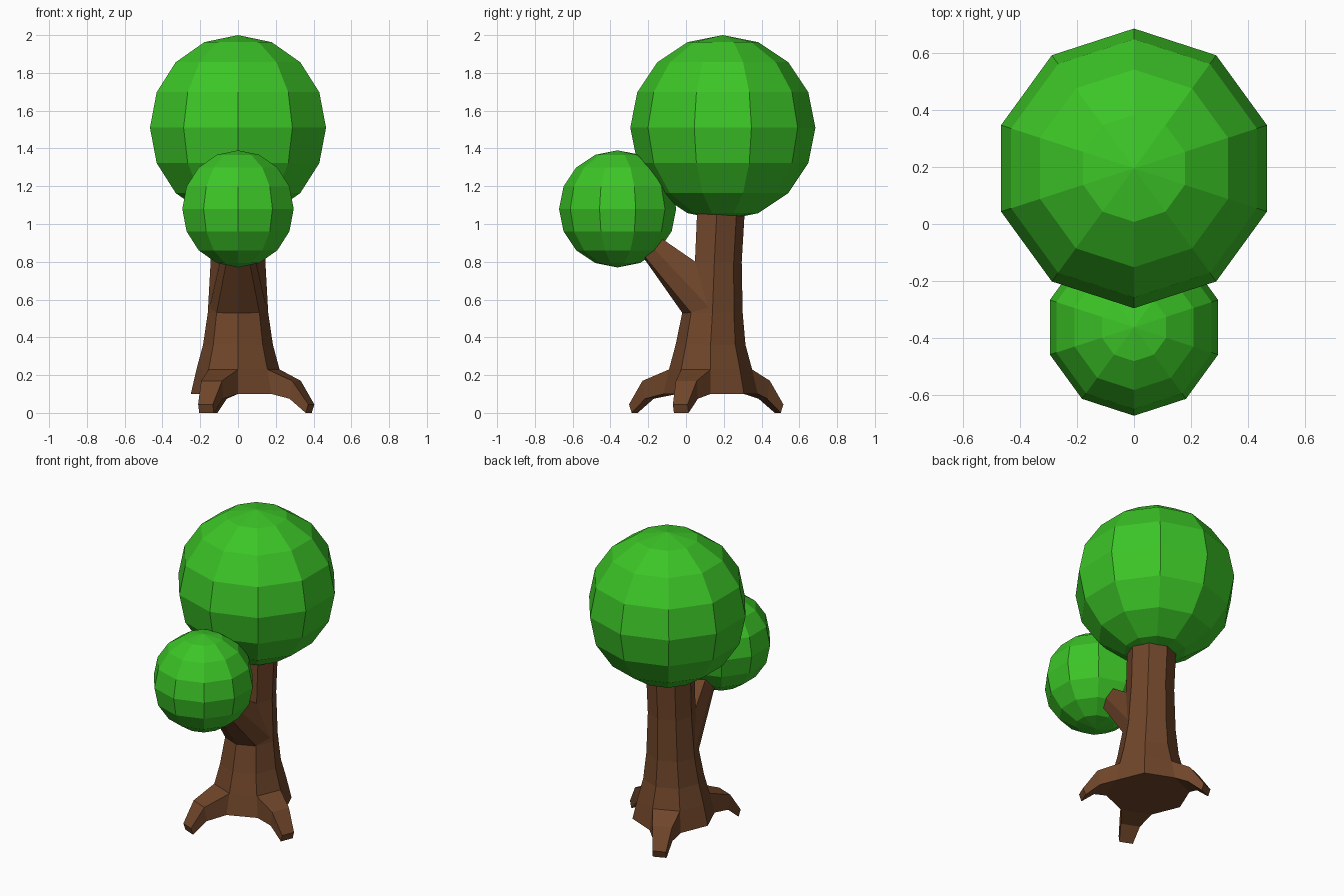
import bpy, bmesh
from math import cos, sin, radians
from mathutils import Vector

if "Cube" in bpy.data.objects:
    bpy.data.objects.remove(bpy.data.objects["Cube"])


def material(name, color):
    m = bpy.data.materials.new(name)
    m.diffuse_color = (*color, 1)
    m.use_nodes = True
    m.node_tree.nodes["Principled BSDF"].inputs["Base Color"].default_value = m.diffuse_color
    return m


GREEN = material("leaf_green", (0.045, 0.56, 0.02))
BROWN = material("bark_brown", (0.16, 0.06, 0.023))


def finish(bm, name, mat):
    bmesh.ops.recalc_face_normals(bm, faces=bm.faces)
    me = bpy.data.meshes.new(name)
    bm.to_mesh(me)
    bm.free()
    me.materials.append(mat)
    ob = bpy.data.objects.new(name, me)
    bpy.context.collection.objects.link(ob)
    return ob


def loft(name, rings, cap_start):
    bm = bmesh.new()
    vs = [[bm.verts.new(p) for p in r] for r in rings]
    n = len(vs[0])
    for a, b in zip(vs, vs[1:]):
        for i in range(n):
            j = (i + 1) % n
            bm.faces.new((a[i], a[j], b[j], b[i]))
    bm.faces.new(vs[-1])
    if cap_start:
        bm.faces.new(vs[0][::-1])
    return finish(bm, name, BROWN)


def crown(name, center, radius):
    bm = bmesh.new()
    bmesh.ops.create_uvsphere(bm, u_segments=10, v_segments=8, radius=radius)
    finish(bm, name, GREEN).location = center


# Leaf crowns
crown("large_crown", (0, 0.195, 1.51), 0.49)
crown("small_crown", (0, -0.362, 1.08), 0.31)


# Eight-sided trunk; its front flattens above the branch
def trunk_ring(z, cy, r):
    pts = [Vector((r * cos(radians(45 * i)), cy + r * sin(radians(45 * i)), z)) for i in range(8)]
    if z > 0.6:
        pts[6] = (pts[5] + pts[7]) / 2
    return pts


trunk = [trunk_ring(*p) for p in ((0.10, 0.13, 0.25), (0.23, 0.13, 0.22), (0.36, 0.13, 0.185),
                                  (0.53, 0.14, 0.16), (0.80, 0.15, 0.145), (1.10, 0.165, 0.148))]
loft("trunk", trunk, True)


# Roots grow out of three trunk faces
def root(name, i, tip):
    j = (i + 1) % 8
    a = radians(45 * i + 22.5)
    out, side = Vector((cos(a), sin(a), 0)), Vector((-sin(a), cos(a), 0))
    base = Vector((0, 0.13, 0))

    def section(d_top, z_top, d_low, z_low, w):
        return [base + out * d + side * s * w + Vector((0, 0, z))
                for d, z, s in ((d_top, z_top, -1), (d_top, z_top, 1), (d_low, z_low, 1), (d_low, z_low, -1))]

    loft(name, [[trunk[1][i], trunk[1][j], trunk[0][j], trunk[0][i]],
                section(tip - 0.085, 0.17, tip - 0.1, 0.075, 0.06),
                section(tip, 0.045, tip - 0.015, 0.0, 0.042)], False)


root("front_left_root", 5, 0.45)
root("right_root", 7, 0.42)
root("back_root", 2, 0.40)


# Branch reaching forward into the small crown
def branch_ring(low_mid, low, side, top):
    half = [low, side, top]
    return [Vector((0, *low_mid))] + [Vector(p) for p in half] + \
           [Vector((-x, y, z)) for x, y, z in reversed(half)]


loft("branch", [
    branch_ring((-0.02, 0.53), (0.113, 0.027, 0.53), (0.155, 0.14, 0.54), (0.103, 0.05, 0.80)),
    branch_ring((-0.21, 0.80), (0.06, -0.20, 0.805), (0.08, -0.16, 0.86), (0.06, -0.11, 0.91)),
    branch_ring((-0.29, 0.90), (0.05, -0.28, 0.905), (0.06, -0.25, 0.93), (0.05, -0.21, 0.97)),
], False)
